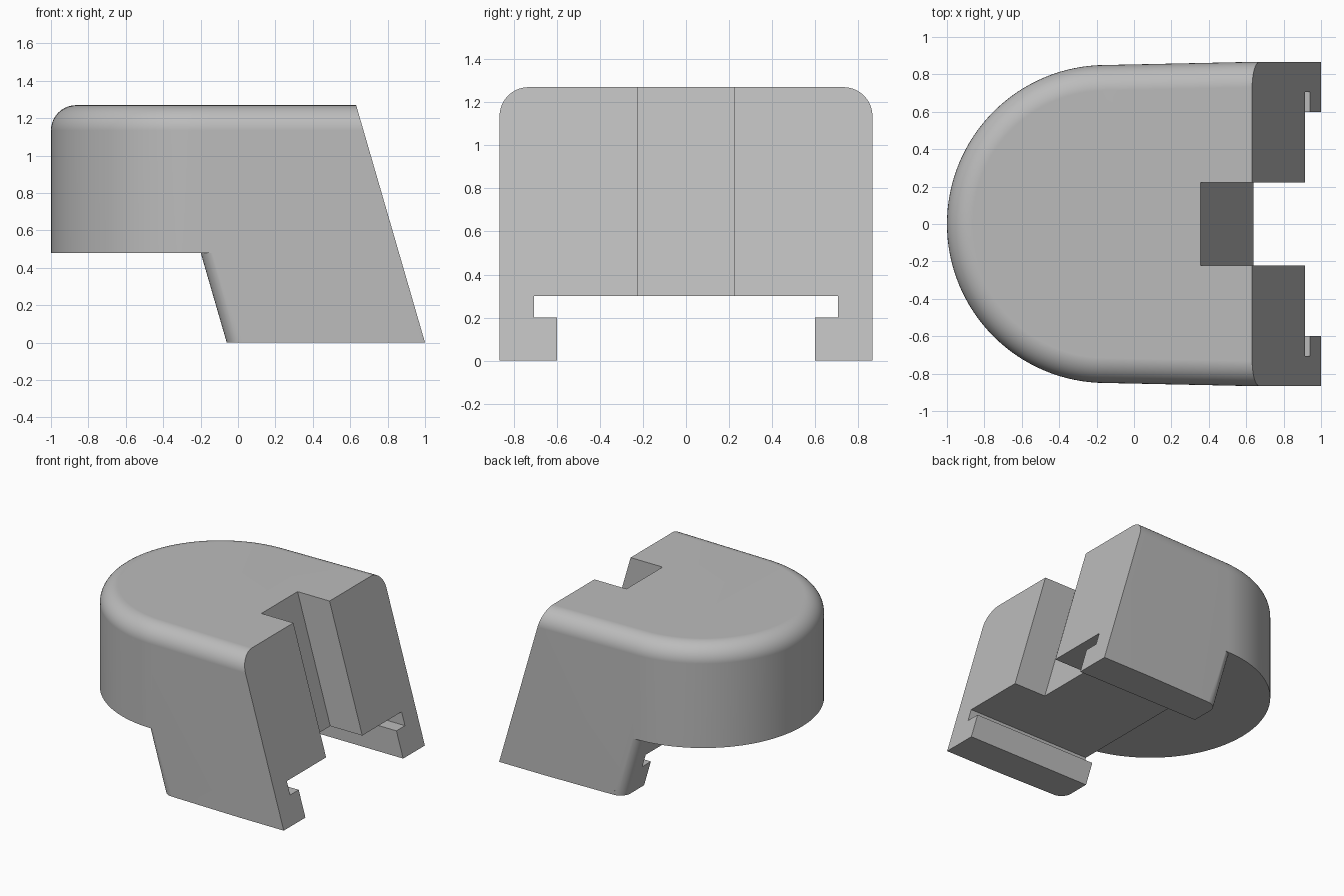
import bpy
import bmesh
from math import sin, cos, pi, radians

cube = bpy.data.objects.get("Cube")
if cube:
    bpy.data.objects.remove(cube, do_unlink=True)

SLOPE = -0.29      # lean of the back plane, the slot and the leg fronts
HEIGHT = 1.27

grey = bpy.data.materials.new("plain_grey")
grey.use_nodes = True
grey.diffuse_color = (0.5, 0.5, 0.5, 1)
grey.node_tree.nodes["Principled BSDF"].inputs["Base Color"].default_value = (0.5, 0.5, 0.5, 1)


def prism(name, outline, axis, low, high, lean=0.0, round_top=0.0):
    """Extrude a 2D outline along z or x; z prisms may lean in x."""
    bm = bmesh.new()

    def place(p, t):
        return (p[0] + lean * t, p[1], t) if axis == "z" else (t, p[0], p[1])

    lower = [bm.verts.new(place(p, low)) for p in outline]
    upper = [bm.verts.new(place(p, high)) for p in outline]
    bm.faces.new(lower)
    top = bm.faces.new(upper)
    n = len(outline)
    for i in range(n):
        j = (i + 1) % n
        bm.faces.new((lower[i], lower[j], upper[j], upper[i]))
    bmesh.ops.recalc_face_normals(bm, faces=bm.faces[:])
    if round_top:
        bmesh.ops.bevel(bm, geom=list(top.edges), offset=round_top,
                        segments=10, profile=0.5, affect="EDGES")
    mesh = bpy.data.meshes.new(name)
    bm.to_mesh(mesh)
    bm.free()
    mesh.materials.append(grey)
    ob = bpy.data.objects.new(name, mesh)
    bpy.context.collection.objects.link(ob)
    return ob


def box(x0, x1, y):
    return [(x0, -y), (x1, -y), (x1, y), (x0, y)]


# Body: D-shaped plan with a rounded top rim
arc = [(-0.15 + 0.85 * cos(a), 0.85 * sin(a))
       for a in (pi / 2 + pi * i / 64 for i in range(65))]
body = prism("cap_body", arc + [(0.6, -0.866), (1.4, -0.867), (1.4, 0.867), (0.6, 0.866)],
             "z", 0, HEIGHT, round_top=0.135)

# Space under the nose, leaving legs with rounded front corners
r = 0.085
corner = [(-0.06 + r - r * cos(a), 0.853 - r + r * sin(a))
          for a in (pi / 2 * i / 8 for i in range(9))]
leg_front = ([(-1.6, -1.2), (-0.06 + r, -1.2)]
             + [(x, -y) for x, y in reversed(corner)] + corner
             + [(-0.06 + r, 1.2), (-1.6, 1.2)])

# Stepped channel between the legs
half = [(0.6, -0.1), (0.6, 0.2), (0.705, 0.2), (0.705, 0.3)]
channel = half + [(-y, z) for y, z in reversed(half)]

cutters = [
    prism("nose_cutter", leg_front, "z", -0.1, 0.48, SLOPE),
    prism("back_cutter", box(1.0, 2.5, 1.5), "z", -0.1, 1.5, SLOPE),
    prism("slot_cutter", box(0.725, 2.5, 0.222), "z", 0.25, 1.5, SLOPE),
    prism("channel_cutter", channel, "x", -1.5, 1.5),
]

bpy.ops.object.select_all(action="DESELECT")
bpy.context.view_layer.objects.active = body
body.select_set(True)
for cutter in cutters:
    cutter.hide_render = True
    mod = body.modifiers.new(cutter.name, "BOOLEAN")
    mod.operation = "DIFFERENCE"
    mod.solver = "EXACT"
    mod.object = cutter
    bpy.ops.object.modifier_apply(modifier=mod.name)
    bpy.data.objects.remove(cutter, do_unlink=True)

# Smooth curves, crisp cut edges
bpy.ops.object.shade_smooth_by_angle(angle=radians(30))
weighted = body.modifiers.new("even_normals", "WEIGHTED_NORMAL")
weighted.keep_sharp = True
